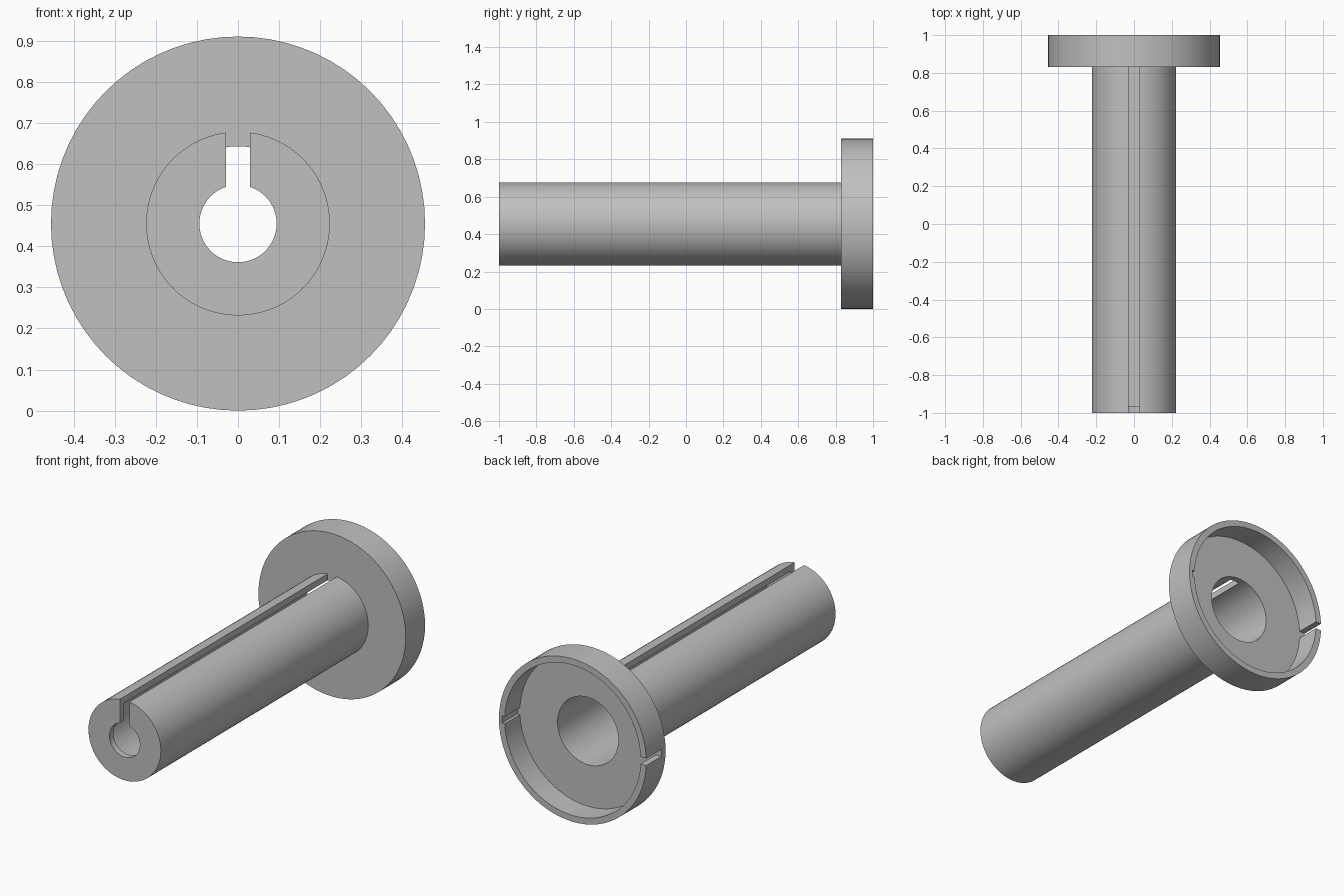
import bpy
import bmesh
import math
from mathutils import Matrix, Vector

cube = bpy.data.objects.get("Cube")
if cube:
    bpy.data.objects.remove(cube, do_unlink=True)

AXIS_Z = 0.455      # height of the turning axis
SEGMENTS = 72

# Single plain grey
grey = bpy.data.materials.new("plain grey")
grey.use_nodes = True
grey.diffuse_color = (0.53, 0.53, 0.53, 1)
grey.node_tree.nodes["Principled BSDF"].inputs["Base Color"].default_value = grey.diffuse_color


def finish(name, bm):
    bmesh.ops.recalc_face_normals(bm, faces=bm.faces)
    mesh = bpy.data.meshes.new(name)
    bm.to_mesh(mesh)
    bm.free()
    mesh.materials.append(grey)
    obj = bpy.data.objects.new(name, mesh)
    bpy.context.collection.objects.link(obj)
    return obj


def lathe(name, profile):
    """Turn a closed (radius, y) outline around the lengthwise axis."""
    bm = bmesh.new()
    verts = [bm.verts.new((0, y, AXIS_Z + r)) for r, y in profile]
    edges = [bm.edges.new((a, b)) for a, b in zip(verts, verts[1:] + verts[:1])]
    bmesh.ops.spin(bm, geom=verts + edges, cent=(0, 0, AXIS_Z), axis=(0, 1, 0),
                   angle=math.tau, steps=SEGMENTS, use_merge=True)
    bmesh.ops.remove_doubles(bm, verts=bm.verts, dist=0.0001)
    return finish(name, bm)


def cut_box(target, low, high):
    """Cut a box between two corners out of the target."""
    low, high = Vector(low), Vector(high)
    bm = bmesh.new()
    bmesh.ops.create_cube(bm, size=1, matrix=Matrix.Translation((low + high) / 2)
                          @ Matrix.Diagonal((high - low).to_4d()))
    cutter = finish("slot_cutter", bm)
    cutter.hide_render = True
    mod = target.modifiers.new("slot", "BOOLEAN")
    mod.operation = "DIFFERENCE"
    mod.solver = "EXACT"
    mod.object = cutter
    bpy.context.view_layer.objects.active = target
    bpy.ops.object.modifier_apply(modifier=mod.name)
    bpy.data.objects.remove(cutter, do_unlink=True)


# Hollow shaft with a pierced front cap and a cupped flange at the back
sleeve = lathe("flanged_sleeve", [
    (0.094, -1), (0.2235, -1), (0.2235, 0.83), (0.455, 0.83), (0.455, 1),
    (0.42, 1), (0.42, 0.865), (0.188, 0.865), (0.188, -0.965), (0.094, -0.965)])

# Keyway along the top of the shaft, up to the flange
cut_box(sleeve, (-0.029, -1.1, AXIS_Z), (0.029, 0.83, 0.8))

# Split in the flange rim: right through on one side, a shallow groove on the other
cut_box(sleeve, (-0.6, 0.865, AXIS_Z - 0.02), (0.435, 1.1, AXIS_Z + 0.02))

bpy.ops.object.select_all(action="DESELECT")
sleeve.select_set(True)
bpy.context.view_layer.objects.active = sleeve
bpy.ops.object.shade_smooth_by_angle(angle=math.radians(30))
